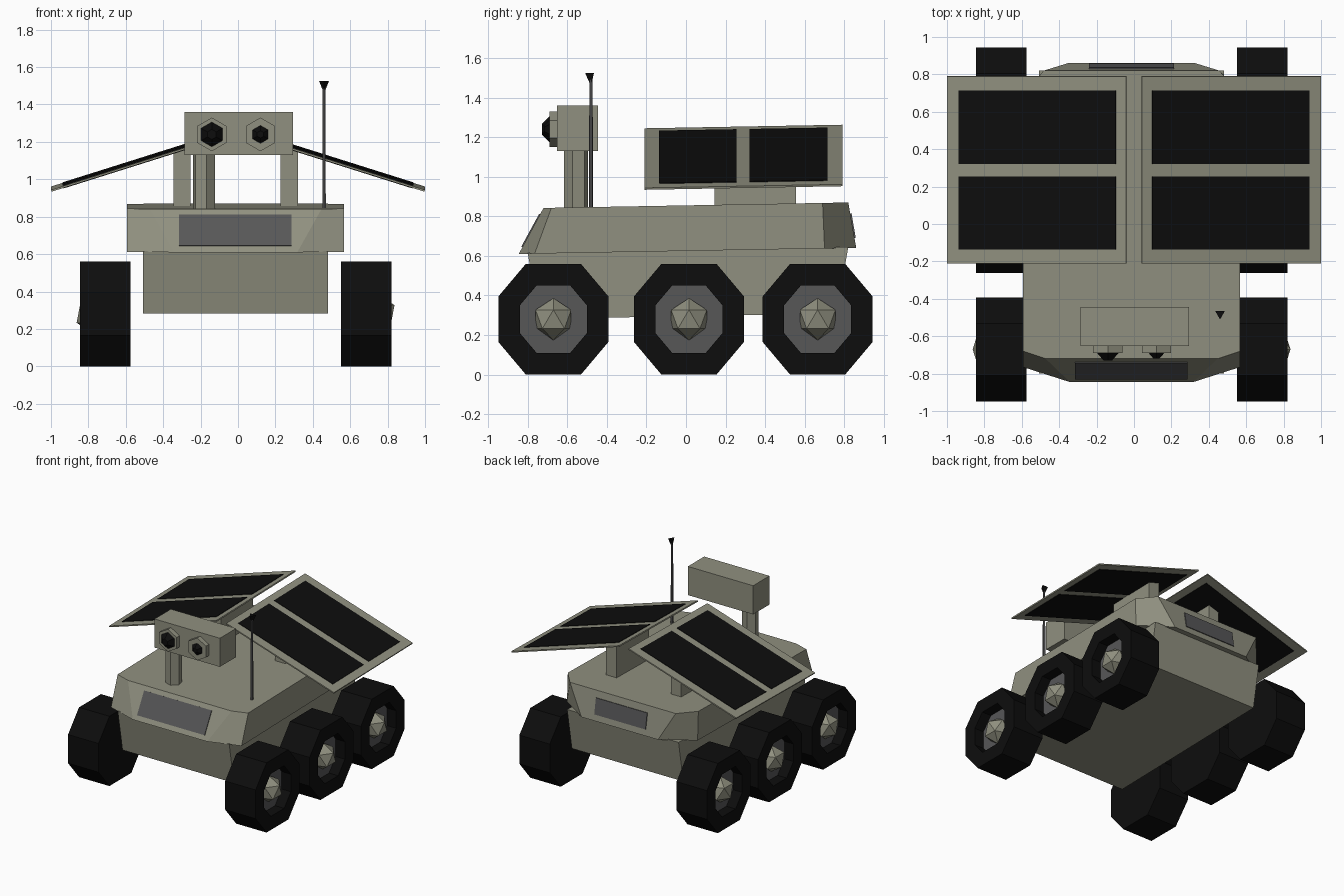
import bpy, bmesh, math
from mathutils import Matrix, Vector

if "Cube" in bpy.data.objects:
    bpy.data.objects.remove(bpy.data.objects["Cube"])

CX = -0.013      # body centre line
TILT = 0.018     # the body leans forward slightly


def mat(name, r, g, b):
    m = bpy.data.materials.new(name)
    m.diffuse_color = (r, g, b, 1)
    m.use_nodes = True
    m.node_tree.nodes["Principled BSDF"].inputs["Base Color"].default_value = m.diffuse_color
    return m


BODY = mat("khaki_grey", 0.28, 0.28, 0.215)
GREY = mat("dark_grey", 0.095, 0.095, 0.097)
BLACK = mat("black", 0.004, 0.004, 0.004)


def finish(name, bm, *mats):
    bmesh.ops.recalc_face_normals(bm, faces=bm.faces)
    me = bpy.data.meshes.new(name)
    bm.to_mesh(me)
    bm.free()
    for m in mats:
        me.materials.append(m)
    ob = bpy.data.objects.new(name, me)
    bpy.context.collection.objects.link(ob)
    return ob


def loft(name, rings, m):
    """Closed solid through rings with equal point counts."""
    bm = bmesh.new()
    vs = [[bm.verts.new(p) for p in r] for r in rings]
    n = len(vs[0])
    for a, b in zip(vs, vs[1:]):
        for i in range(n):
            bm.faces.new((a[i], a[(i + 1) % n], b[(i + 1) % n], b[i]))
    bm.faces.new(vs[0])
    bm.faces.new(vs[-1])
    return finish(name, bm, m)


def box(name, x0, x1, y0, y1, z0, z1, m):
    return loft(name, [[(x0, y0, z), (x1, y0, z), (x1, y1, z), (x0, y1, z)] for z in (z0, z1)], m)


def plate(name, pts, thick, m):
    """Thin sheet centred on a four-sided face."""
    bm = bmesh.new()
    bm.faces.new([bm.verts.new(p) for p in pts])
    ob = finish(name, bm, m)
    s = ob.modifiers.new("thickness", 'SOLIDIFY')
    s.thickness, s.offset = thick, 0
    return ob


def cone(name, sides, r0, r1, start, end, m, turn=0.0):
    a, b = Vector(start), Vector(end)
    d = b - a
    bm = bmesh.new()
    bmesh.ops.create_cone(bm, cap_ends=True, segments=sides, radius1=r0, radius2=r1, depth=d.length,
                          matrix=Matrix.Translation((a + b) / 2) @ d.to_track_quat('Z', 'Y').to_matrix().to_4x4()
                          @ Matrix.Rotation(turn, 4, 'Z'))
    return finish(name, bm, m)


def ball(name, r, loc, m):
    bm = bmesh.new()
    bmesh.ops.create_icosphere(bm, subdivisions=1, radius=r, matrix=Matrix.Translation(loc))
    return finish(name, bm, m)


# Hull: chamfered upper shell over a tapered lower box
def hull_ring(z, front, back):
    half = front + back
    pts = [(x, y) for x, y in half] + [(-x, y) for x, y in reversed(half)]
    return [(CX + x, y, z + TILT * y) for x, y in pts]


loft("upper_hull", [
    hull_ring(0.625, [(0.33, -0.845), (0.58, -0.765)], [(0.58, 0.70), (0.34, 0.86)]),
    hull_ring(0.855, [(0.46, -0.72), (0.58, -0.68)], [(0.58, 0.69), (0.47, 0.82)])], BODY)
loft("lower_hull", [
    hull_ring(0.295, [(0.495, -0.74)], [(0.495, 0.76)]),
    hull_ring(0.63, [(0.495, -0.80)], [(0.495, 0.82)])], BODY)

# Grey plates on the sloping front and back
plate("front_plate", [(-0.315, -0.828, 0.645), (0.285, -0.828, 0.645),
                      (0.285, -0.738, 0.81), (-0.315, -0.738, 0.81)], 0.009, GREY)
plate("rear_plate", [(-0.24, 0.853, 0.69), (0.215, 0.853, 0.69),
                     (0.215, 0.832, 0.815), (-0.24, 0.832, 0.815)], 0.009, GREY)

# Wheels: eight-sided tyre, recessed grey disc, faceted hub
OCT = [(0.139, 0.28), (0.278, 0.115), (0.278, -0.115), (0.139, -0.28),
       (-0.139, -0.28), (-0.278, -0.115), (-0.278, 0.115), (-0.139, 0.28)]
for side, label in ((1, "right"), (-1, "left")):
    for i, y in enumerate((-0.67, 0.015, 0.665)):
        def ring(x, k):
            return [(CX + side * x, y + a * k, 0.28 + b * k) for a, b in OCT]
        tag = f"{label}_{('front', 'middle', 'rear')[i]}"
        loft(tag + "_tyre", [ring(0.748, 0.61), ring(0.833, 0.61), ring(0.833, 1), ring(0.563, 1)], BLACK)
        loft(tag + "_wheel_disc", [ring(0.742, 0.609), ring(0.752, 0.609)], GREY)
        ball(tag + "_hub", 0.106, (CX + side * 0.755, y, 0.28), BODY)

# Camera mast and head
cone("mast", 6, 0.062, 0.062, (-0.182, -0.555, 0.83), (-0.182, -0.555, 1.15), BODY, 0.2)
box("camera_head", -0.285, 0.295, -0.652, -0.445, 1.13, 1.36, BODY)
for label, x, r in (("left", -0.14, 0.068), ("right", 0.12, 0.05)):
    cone(label + "_eye_ring", 6, 0.09, 0.09, (x, -0.64, 1.24), (x, -0.69, 1.24), BODY)
    cone(label + "_eye_lens", 6, r, r * 0.4, (x, -0.688, 1.24), (x, -0.688 - r * 0.6, 1.24), BLACK)

# Antenna
cone("antenna", 6, 0.011, 0.008, (0.46, -0.48, 0.83), (0.46, -0.48, 1.49), GREY)
cone("antenna_tip", 3, 0.008, 0.03, (0.46, -0.48, 1.475), (0.46, -0.48, 1.525), BLACK)


# Solar wings on long supports, cells showing on both faces
def wing_quad(side, x0, x1, y0, y1):
    return [(side * x, y, 1.262 - 0.315 * x + TILT * (y - 0.29))
            for x, y in ((x0, y0), (x1, y0), (x1, y1), (x0, y1))]


for side, label in ((1, "right"), (-1, "left")):
    plate(label + "_wing", wing_quad(side, 0.042, 0.998, -0.21, 0.79), 0.01, BODY)
    for i, (y0, y1) in enumerate(((-0.135, 0.255), (0.32, 0.715))):
        plate(f"{label}_solar_cell_{i + 1}", wing_quad(side, 0.095, 0.935, y0, y1), 0.018, BLACK)
    xc = CX + side * 0.287
    loft(label + "_wing_support", [
        [(xc - 0.046, y, 0.85), (xc + 0.046, y, 0.85),
         (xc + 0.046, y, 1.258 - 0.315 * abs(xc + 0.046)), (xc - 0.046, y, 1.258 - 0.315 * abs(xc - 0.046))]
        for y in (0.145, 0.555)], BODY)
